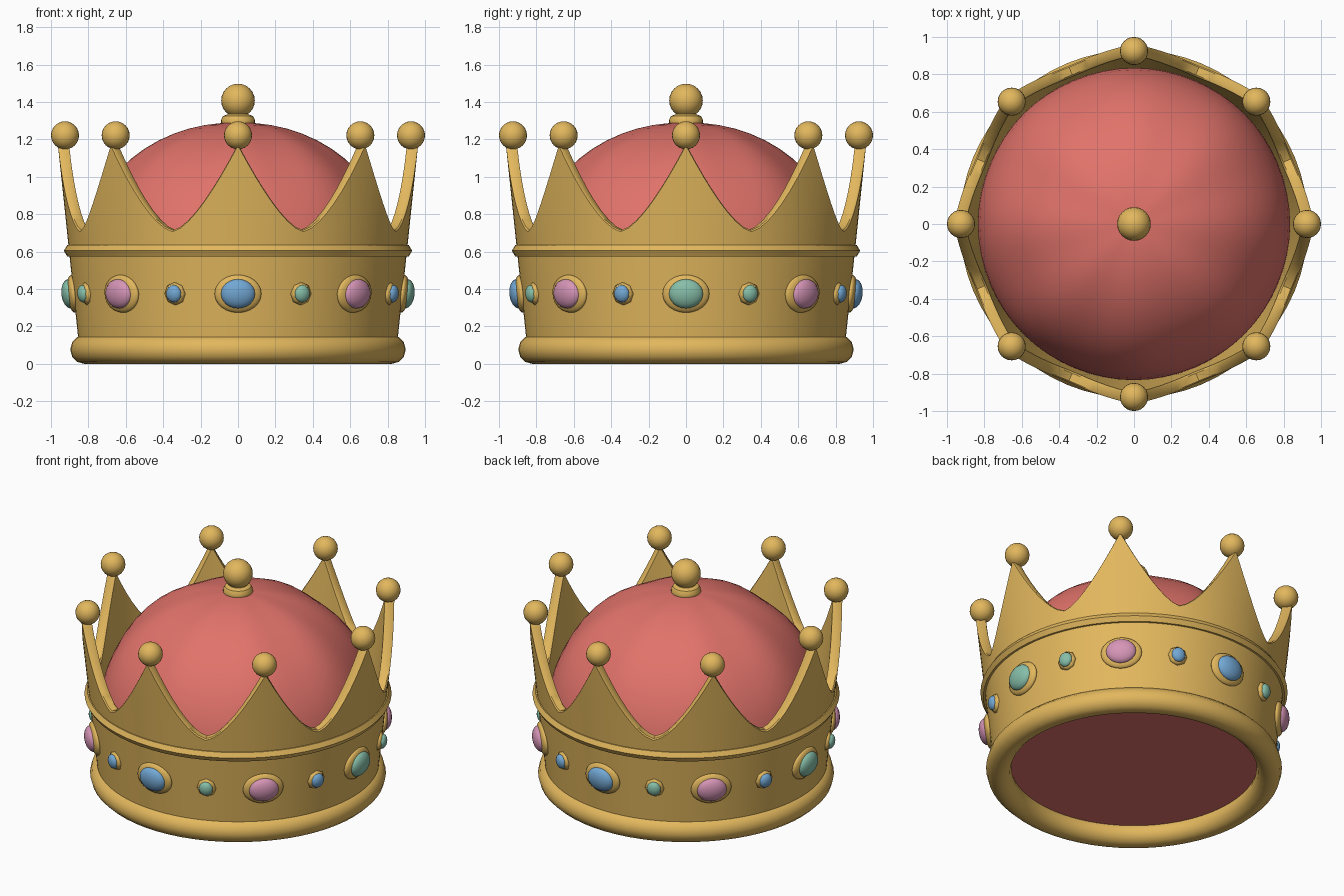
import bpy, bmesh
from math import sin, cos, pi, radians

if "Cube" in bpy.data.objects:
    bpy.data.objects.remove(bpy.data.objects["Cube"])


def material(name, rgb):
    m = bpy.data.materials.new(name)
    m.use_nodes = True
    m.diffuse_color = (*rgb, 1)
    m.node_tree.nodes["Principled BSDF"].inputs["Base Color"].default_value = (*rgb, 1)
    return m


GOLD = material("gold", (0.76, 0.475, 0.11))
RED = material("red_velvet", (0.75, 0.17, 0.145))
BLUE = material("blue_gem", (0.17, 0.39, 0.66))
GREEN = material("green_gem", (0.24, 0.52, 0.40))
PINK = material("pink_gem", (0.67, 0.30, 0.47))


def finish(ob, name, mat, angle=35):
    ob.name = name
    ob.data.materials.append(mat)
    bpy.ops.object.select_all(action="DESELECT")
    ob.select_set(True)
    bpy.context.view_layer.objects.active = ob
    bpy.ops.object.shade_smooth_by_angle(angle=radians(angle))
    return ob


def ball(name, mat, loc, scale, rot=(0, 0, 0), segments=24):
    bpy.ops.mesh.primitive_uv_sphere_add(segments=segments, ring_count=segments // 2,
                                         location=loc, rotation=rot)
    ob = bpy.context.object
    ob.scale = scale
    return finish(ob, name, mat, 60)


def torus(name, z, major, minor, minor_segs):
    bpy.ops.mesh.primitive_torus_add(location=(0, 0, z), major_radius=major,
                                     minor_radius=minor, major_segments=64,
                                     minor_segments=minor_segs)
    return finish(bpy.context.object, name, GOLD)


def revolve(name, mat, section, segs, closed):
    """Sweep section(angle) -> [(r, z), ...] round the z axis."""
    bm = bmesh.new()
    cols = []
    for i in range(segs):
        a = 2 * pi * i / segs
        cols.append([bm.verts.new((r * cos(a), r * sin(a), z)) for r, z in section(a)])
    n = len(cols[0])
    for i in range(segs):
        p, q = cols[i], cols[(i + 1) % segs]
        for j in range(n if closed else n - 1):
            k = (j + 1) % n
            bm.faces.new((p[j], q[j], q[k], p[k]))
    if not closed:
        bm.faces.new([c[0] for c in reversed(cols)])
        bm.faces.new([c[-1] for c in cols])
    bmesh.ops.recalc_face_normals(bm, faces=bm.faces)
    me = bpy.data.meshes.new(name)
    bm.to_mesh(me)
    bm.free()
    ob = bpy.data.objects.new(name, me)
    bpy.context.collection.objects.link(ob)
    return finish(ob, name, mat)


def wall_radius(z):
    return 0.84 + 0.105 * z


# Flared band rising into eight curved points
THICK = 0.06
BEVEL = 0.008


def wall_section(a):
    t = abs(1 - (a / (pi / 4) % 1) * 2)
    top = 0.715 + 0.46 * t ** 1.55
    heights = [0.08, 0.35, 0.6] + [0.6 + (top - BEVEL - 0.6) * f for f in (0.5, 1)]
    outer = [(wall_radius(z), z) for z in heights]
    inner = [(r - THICK, z) for r, z in reversed(outer)]
    r = wall_radius(top)
    return outer + [(r - BEVEL, top), (r - THICK + BEVEL, top)] + inner


revolve("crown_wall", GOLD, wall_section, 128, True)


# Softly lobed velvet cap, closed underneath
def cap_section(a):
    pts = [(0.785, 0.105), (0.80, 0.3)]
    for i in range(15):
        e = pi / 2 * i / 15
        puff = 1 + (0.012 + 0.012 * cos(8 * a) * cos(e)) * sin(2 * e)
        pts.append((0.835 * cos(e) * puff, 0.5 + 0.79 * sin(e) * puff))
    return pts + [(0.01, 1.29)]


revolve("velvet_cap", RED, cap_section, 64, False)

# Base roll and sharp-edged belt
torus("base_roll", 0.077, 0.82, 0.077, 12)
torus("belt", 0.605, 0.897, 0.034, 6)

# Finial on top of the cap
revolve("finial_neck", GOLD, lambda a: [(0.08, 1.26), (0.09, 1.285), (0.09, 1.305),
                                        (0.08, 1.325), (0.055, 1.335), (0.05, 1.37)], 24, False)
ball("finial_ball", GOLD, (0, 0, 1.408), (0.09,) * 3)

# Balls on the points
for i in range(8):
    a = i * pi / 4
    ball("point_ball", GOLD, (0.925 * cos(a), 0.925 * sin(a), 1.222), (0.075,) * 3)

# Gems in domed gold settings: large under the points, small between them
BIG = (GREEN, PINK, BLUE, PINK)
GEM_Z = 0.375
for k in range(16):
    a = k * pi / 8
    rot = (0, pi / 2 + 0.105, a)

    def at(out):
        r = wall_radius(GEM_Z) + out
        return (r * cos(a), r * sin(a), GEM_Z)

    if k % 2 == 0:
        ball("large_setting", GOLD, at(0), (0.102, 0.125, 0.036), rot)
        ball("large_gem", BIG[k // 2 % 4], at(0.02), (0.079, 0.092, 0.045), rot)
    else:
        ball("small_setting", GOLD, at(0), (0.062, 0.06, 0.03), rot, 8)
        ball("small_gem", GREEN if k % 4 == 1 else BLUE, at(0.018),
             (0.047, 0.043, 0.028), rot, 16)
